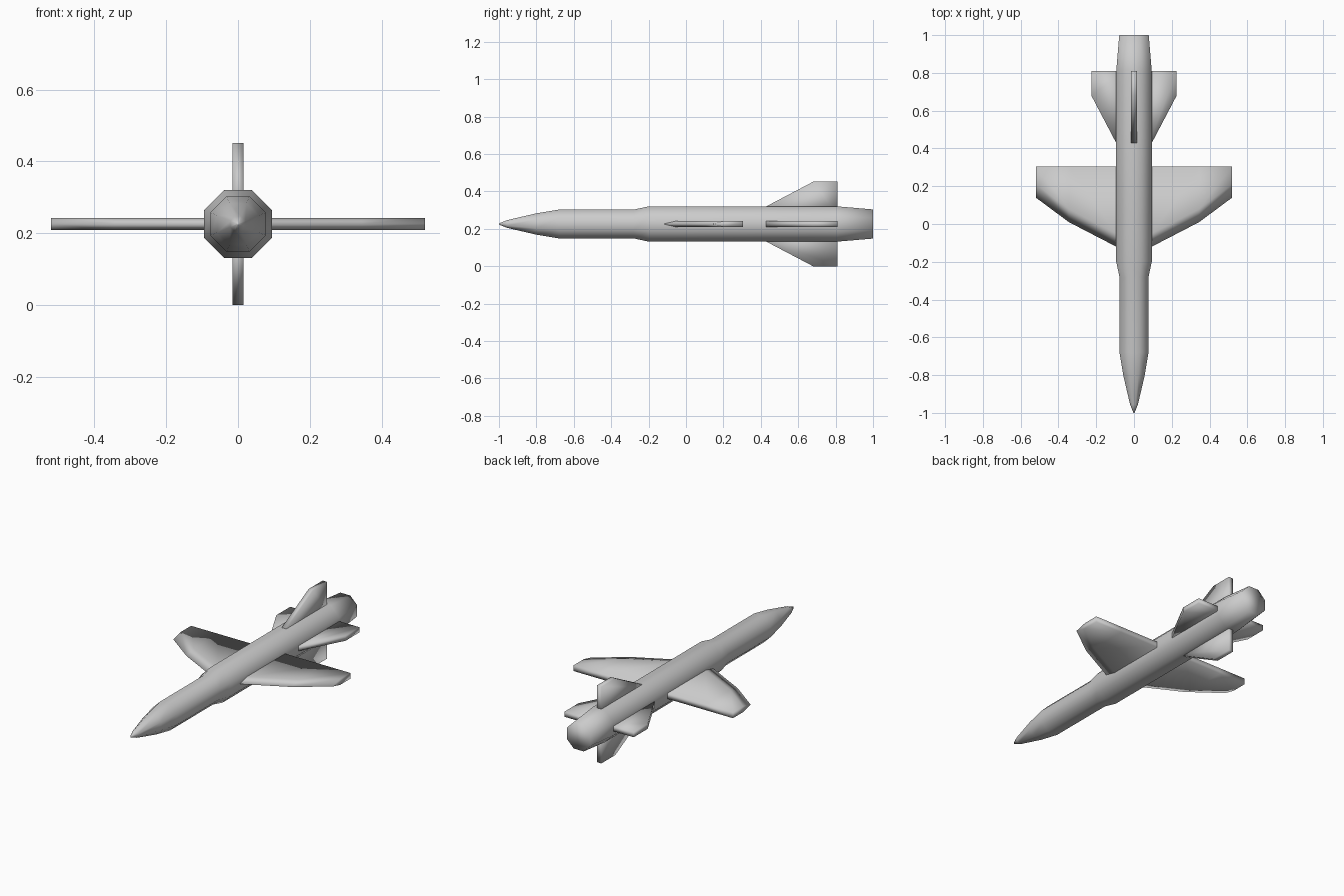
import bpy, bmesh, math
from mathutils import Matrix, Vector

if "Cube" in bpy.data.objects:
    bpy.data.objects.remove(bpy.data.objects["Cube"])

ZC = 0.226  # height of the long axis


def loft(bm, rings):
    """Skin a list of equal-length closed rings and cap both ends."""
    vr = [[bm.verts.new(p) for p in r] for r in rings]
    n = len(vr[0])
    for a, b in zip(vr, vr[1:]):
        for i in range(n):
            j = (i + 1) % n
            bm.faces.new((a[i], a[j], b[j], b[i]))
    bm.faces.new(vr[0])
    bm.faces.new(vr[-1])


def make(name, rings, angle=0.0, mirror=False):
    bm = bmesh.new()
    loft(bm, rings)
    m = Matrix.Translation((0, 0, ZC)) @ Matrix.Rotation(angle, 4, 'Y')
    if mirror:
        m = m @ Matrix.Scale(-1, 4, Vector((1, 0, 0)))
    bm.transform(m)
    bmesh.ops.recalc_face_normals(bm, faces=bm.faces)
    for f in bm.faces:
        f.smooth = True
    me = bpy.data.meshes.new(name)
    bm.to_mesh(me)
    bm.free()
    ob = bpy.data.objects.new(name, me)
    bpy.context.collection.objects.link(ob)
    return ob


# Octagonal fuselage: (y, half width across flats)
profile = [(-1.0, 0.003), (-0.955, 0.021), (-0.80, 0.057), (-0.68, 0.077),
           (-0.28, 0.077), (-0.20, 0.094), (0.81, 0.094), (1.0, 0.078)]
body = []
for y, r in profile:
    rad = r / math.cos(math.pi / 8)
    body.append([(rad * math.cos(a), y, rad * math.sin(a))
                 for a in (math.pi / 8 + k * math.pi / 4 for k in range(8))])
make("fuselage", body)

# Main wings: (x, leading edge y), sharp leading edge and blunt trailing edge
T, TE = 0.017, 0.305
wing = []
for x, le in [(0.05, -0.145), (0.094, -0.12), (0.345, 0.01), (0.52, 0.14)]:
    wing.append([(x, le, 0), (x, le + 0.07, T), (x, TE, T),
                 (x, TE, -T), (x, le + 0.07, -T)])
make("wing_right", wing)
make("wing_left", wing, mirror=True)

# Four identical tail fins around the axis
F, FE = 0.015, 0.81
fin = []
for x, le in [(0.05, 0.345), (0.226, 0.68)]:
    fin.append([(x, le, F), (x, FE, F), (x, FE, -F), (x, le, -F)])
for k, side in enumerate(("right", "bottom", "left", "top")):
    make("tail_fin_" + side, fin, angle=k * math.pi / 2)
